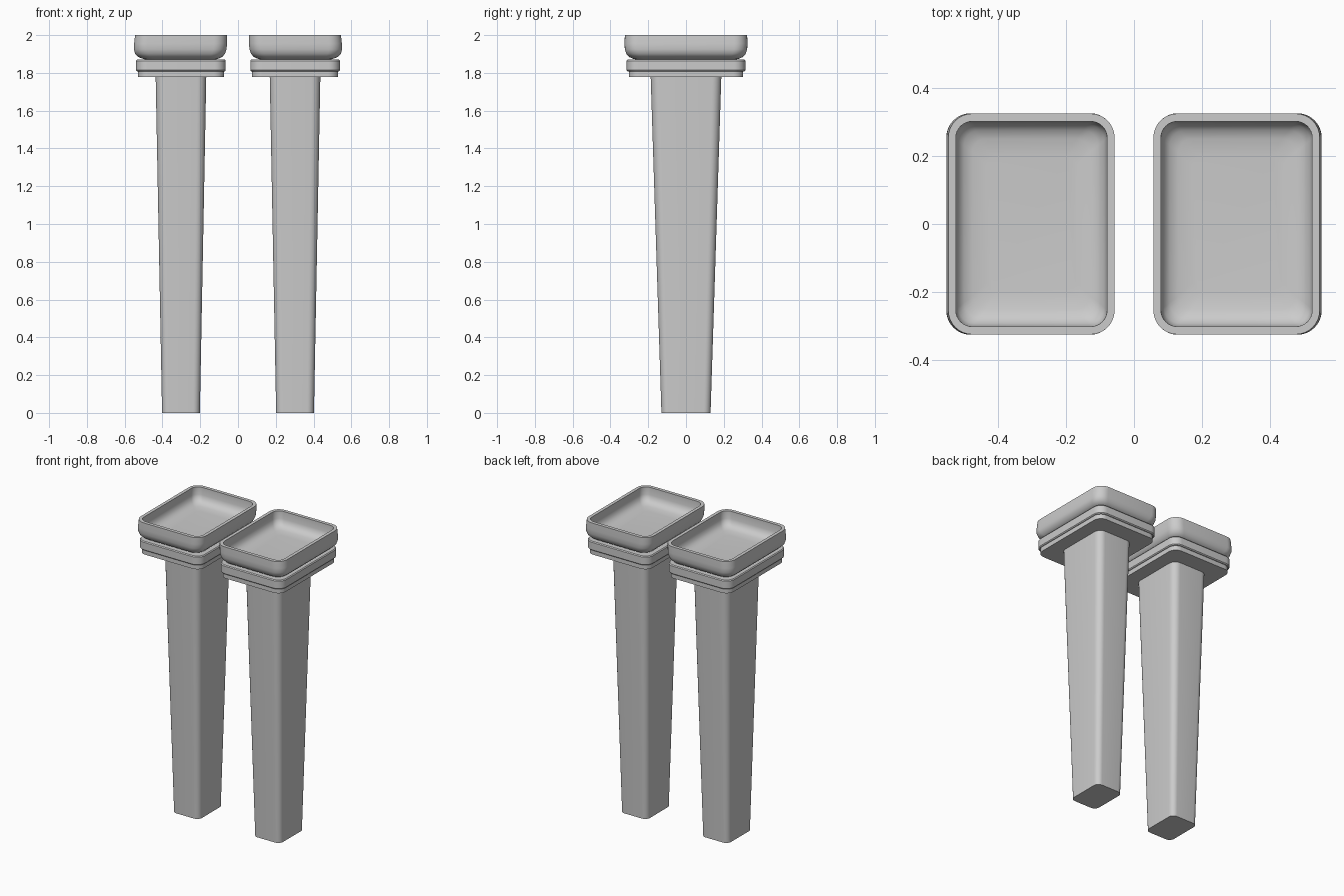
import bpy, bmesh
from math import pi, cos, sin, radians

cube = bpy.data.objects.get("Cube")
if cube:
    bpy.data.objects.remove(cube, do_unlink=True)

grey = bpy.data.materials.new("light grey")
grey.use_nodes = True
grey.diffuse_color = (0.6, 0.6, 0.6, 1)
grey.node_tree.nodes["Principled BSDF"].inputs["Base Color"].default_value = (0.6, 0.6, 0.6, 1)

CENTRE = 0.302
CORNER_STEPS = 8


def rounded_rect(hx, hy, r):
    """Outline of a rectangle with rounded corners, anticlockwise."""
    points = []
    for i, (sx, sy) in enumerate(((1, 1), (-1, 1), (-1, -1), (1, -1))):
        for k in range(CORNER_STEPS + 1):
            a = pi / 2 * (i + k / CORNER_STEPS)
            points.append((sx * (hx - r) + r * cos(a), sy * (hy - r) + r * sin(a)))
    return points


def loft(name, side, sections):
    """Closed skin over sections of (half x, half y, corner radius, z, outward shift)."""
    bm = bmesh.new()
    rings = []
    for hx, hy, r, z, shift in sections:
        cx = side * (CENTRE + shift)
        rings.append([bm.verts.new((cx + x, y, z)) for x, y in rounded_rect(hx, hy, r)])
    n = len(rings[0])
    for low, high in zip(rings, rings[1:]):
        for i in range(n):
            j = (i + 1) % n
            bm.faces.new((low[i], low[j], high[j], high[i]))
    bm.faces.new(rings[0][::-1])
    bm.faces.new(rings[-1])
    bmesh.ops.recalc_face_normals(bm, faces=bm.faces)
    mesh = bpy.data.meshes.new(name)
    bm.to_mesh(mesh)
    bm.free()
    mesh.materials.append(grey)
    ob = bpy.data.objects.new(name, mesh)
    bpy.context.collection.objects.link(ob)
    bpy.ops.object.select_all(action="DESELECT")
    ob.select_set(True)
    bpy.context.view_layer.objects.active = ob
    bpy.ops.object.shade_smooth_by_angle(angle=radians(35))


# Dish: rounded outside, flat rim, then a hollow with a soft floor
DISH = [
    (0.165, 0.245, 0.05, 1.868, 0),
    (0.195, 0.275, 0.06, 1.873, 0.002),
    (0.222, 0.301, 0.065, 1.884, 0.004),
    (0.238, 0.316, 0.07, 1.901, 0.005),
    (0.245, 0.324, 0.07, 1.925, 0.004),
    (0.246, 0.325, 0.07, 1.955, 0.002),
    (0.244, 0.324, 0.07, 2.0, -0.001),
    (0.222, 0.301, 0.048, 2.0, -0.001),
    (0.221, 0.300, 0.048, 1.95, 0),
    (0.214, 0.292, 0.048, 1.925, 0),
    (0.197, 0.275, 0.045, 1.908, 0),
    (0.172, 0.25, 0.04, 1.899, 0),
    (0.13, 0.2, 0.03, 1.895, 0),
]

for side, label in ((1, "left"), (-1, "right")):
    # Tapering leg
    loft(f"{label}_leg", side, [(0.1, 0.13, 0.036, 0, 0),
                                (0.134, 0.187, 0.048, 1.78, 0)])
    # Two stepped collar plates
    loft(f"{label}_lower_collar", side, [(0.228, 0.303, 0.055, 1.777, 0),
                                         (0.228, 0.303, 0.055, 1.81, 0)])
    loft(f"{label}_upper_collar", side, [(0.232, 0.308, 0.055, 1.808, 0),
                                         (0.237, 0.314, 0.06, 1.814, 0),
                                         (0.237, 0.314, 0.06, 1.864, 0),
                                         (0.232, 0.309, 0.055, 1.87, 0)])
    loft(f"{label}_dish", side, DISH)
